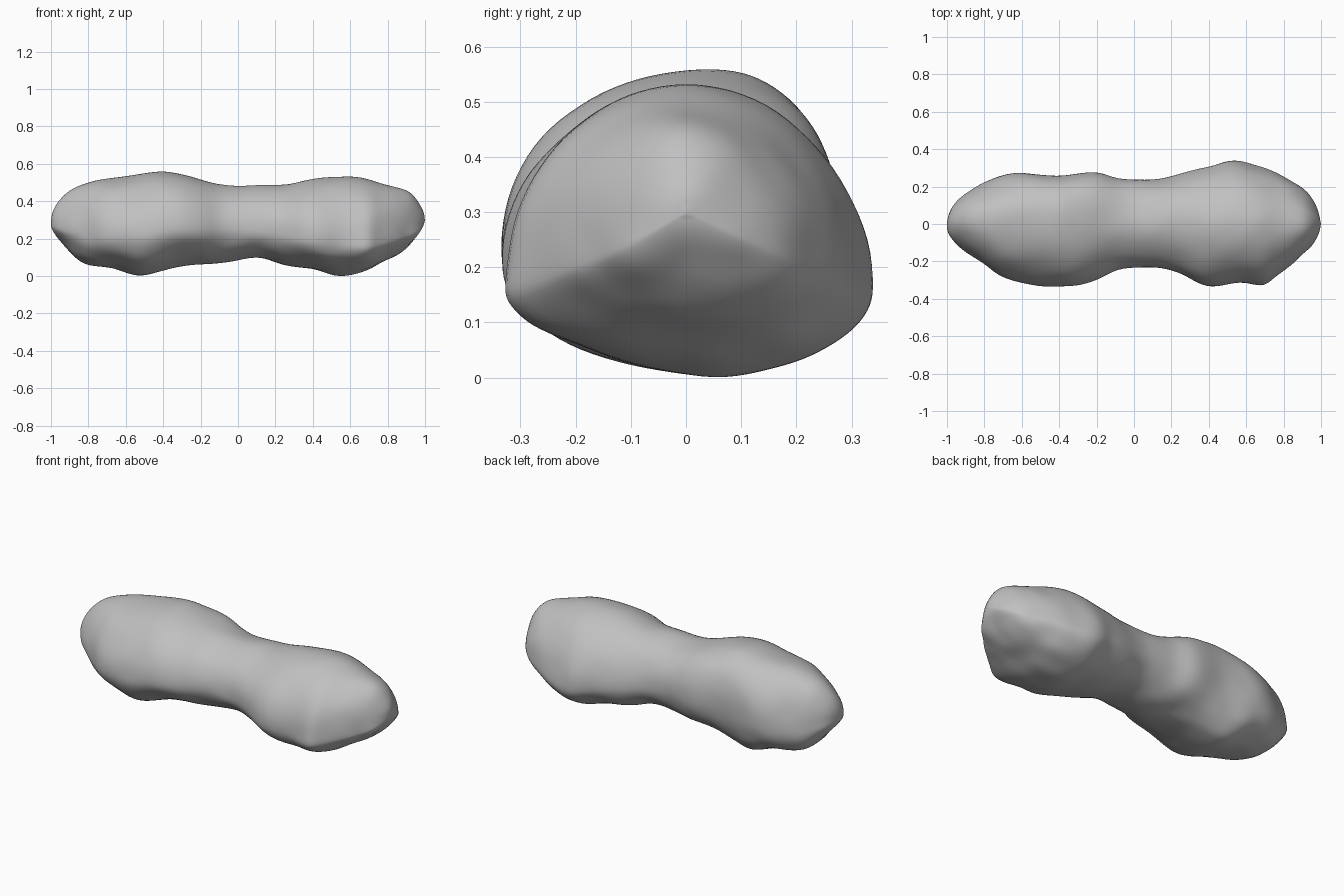
import bpy
import bmesh
import math
from mathutils import Vector, noise

if "Cube" in bpy.data.objects:
    bpy.data.objects.remove(bpy.data.objects["Cube"])

RINGS = 110
SEGMENTS = 96

# Outline curves along the length, as (position, value) pairs in hundredths
TOP = [(-100, 28), (-97, 38), (-88, 47), (-75, 51), (-60, 54), (-40, 56), (-28, 54), (-12, 50),
       (5, 48), (25, 49), (38, 52), (58, 53), (80, 49), (90, 46), (97, 38), (100, 30)]
BOTTOM = [(-100, 28), (-95, 19), (-88, 11), (-78, 5), (-68, 4), (-53, -1), (-42, 2), (-30, 6),
          (-15, 7), (10, 10), (27, 5), (40, 4), (52, 1), (70, 3), (80, 9), (90, 16), (97, 23), (100, 30)]
BACK = [(-100, 0), (-97, 9), (-90, 16), (-80, 22), (-70, 26), (-60, 28), (-42, 26), (-20, 28),
        (-8, 24), (8, 24), (20, 26), (38, 30), (52, 34), (65, 32), (80, 26), (90, 19), (97, 10), (100, 0)]
FRONT = [(-100, 0), (-97, -9), (-90, -15), (-80, -21), (-70, -28), (-50, -33), (-30, -33),
         (-20, -30), (-8, -24), (10, -23), (22, -25), (40, -34), (55, -32), (69, -34),
         (76, -29), (90, -16), (97, -8), (100, 0)]

# Heights of the widest points and sideways drift of the crest and keel
BACK_HEIGHT = [(-100, 28), (-75, 22), (-30, 28), (0, 26), (30, 20), (52, 16), (75, 18), (100, 30)]
FRONT_HEIGHT = [(-100, 28), (-60, 21), (-30, 25), (0, 25), (40, 19), (68, 16), (85, 20), (100, 30)]
CREST = [(-100, 0), (-45, 3), (0, 1), (55, 0), (100, 0)]
KEEL = [(-100, 0), (-53, 8), (0, 3), (55, 5), (100, 0)]
# Squareness of the upper back shoulder
SHOULDER = [(-100, 200), (-70, 210), (-28, 250), (0, 220), (50, 190), (100, 200)]


def angle(x):
    return math.asin(max(-1.0, min(1.0, x)))


def sample(curve, x):
    """Smooth monotone interpolation, with rounded ends."""
    us = [angle(p[0] / 100) for p in curve]
    vs = [p[1] / 100 for p in curve]
    steps = [(vs[i + 1] - vs[i]) / (us[i + 1] - us[i]) for i in range(len(us) - 1)]
    u = angle(x)
    i = 0
    while i < len(steps) - 1 and u > us[i + 1]:
        i += 1

    def slope(k):
        if k == 0 or k == len(steps):
            return steps[0] if k == 0 else steps[-1]
        a, b = steps[k - 1], steps[k]
        return 2 * a * b / (a + b) if a * b > 0 else 0.0

    h = us[i + 1] - us[i]
    t = (u - us[i]) / h
    blend = t * t * (3 - 2 * t)
    return (vs[i] + (vs[i + 1] - vs[i]) * blend
            + h * slope(i) * t * (1 - t) ** 2 - h * slope(i + 1) * t * t * (1 - t))


def section(x):
    """One lopsided ring made of four rounded quarters."""
    top = (sample(CREST, x), sample(TOP, x))
    bottom = (sample(KEEL, x), sample(BOTTOM, x))
    back = (sample(BACK, x), sample(BACK_HEIGHT, x))
    front = (sample(FRONT, x), sample(FRONT_HEIGHT, x))
    shoulder = sample(SHOULDER, x)
    for s in range(SEGMENTS):
        a = 2 * math.pi * s / SEGMENTS
        c, d = math.cos(a), math.sin(a)
        side = back if c >= 0 else front
        pole = top if d >= 0 else bottom
        n = shoulder if c >= 0 and d >= 0 else 2.0
        p, q = abs(c) ** (2 / n), abs(d) ** (2 / n)
        y = pole[0] + (side[0] - pole[0]) * p
        z = side[1] + (pole[1] - side[1]) * q
        yield Vector((x, y, z))


def roughen(p):
    """Shallow lumps, stronger on the underside."""
    centre = Vector((p.x * 0.9, 0, 0.28))
    out = (p - centre).normalized()
    under = max(0.0, min(1.0, (0.34 - p.z) / 0.2))
    broad = noise.noise(p * 4.5 + Vector((3, 1, 7)))
    fine = noise.noise(p * 10)
    q = p + out * (broad * (0.012 + 0.006 * under) + fine * (0.004 + 0.005 * under))
    q.z = max(q.z, -0.005)
    return q


# Rocky body, lofted from end to end
bm = bmesh.new()
rings = []
for r in range(1, RINGS):
    x = -math.cos(math.pi * r / RINGS)
    rings.append([bm.verts.new(roughen(p)) for p in section(x)])
for a, b in zip(rings, rings[1:]):
    for s in range(SEGMENTS):
        t = (s + 1) % SEGMENTS
        bm.faces.new((a[s], a[t], b[t], b[s]))

# Rounded end tips
for ring, x, z in ((rings[0], -1, 0.28), (rings[-1], 1, 0.30)):
    tip = bm.verts.new((x, 0, z))
    for s in range(SEGMENTS):
        bm.faces.new((ring[s], ring[(s + 1) % SEGMENTS], tip))
for _ in range(8):
    bmesh.ops.smooth_vert(bm, verts=bm.verts[:], factor=0.4,
                          use_axis_x=False, use_axis_y=True, use_axis_z=True)
for v in bm.verts:
    v.co.z = max(v.co.z, 0.0)
bmesh.ops.recalc_face_normals(bm, faces=bm.faces[:])
for face in bm.faces:
    face.smooth = True

mesh = bpy.data.meshes.new("asteroid_body")
bm.to_mesh(mesh)
bm.free()
body = bpy.data.objects.new("asteroid_body", mesh)
bpy.context.collection.objects.link(body)

# Plain grey stone
stone = bpy.data.materials.new("grey_stone")
stone.use_nodes = True
colour = (0.53, 0.53, 0.53, 1)
stone.diffuse_color = colour
stone.node_tree.nodes["Principled BSDF"].inputs["Base Color"].default_value = colour
mesh.materials.append(stone)
